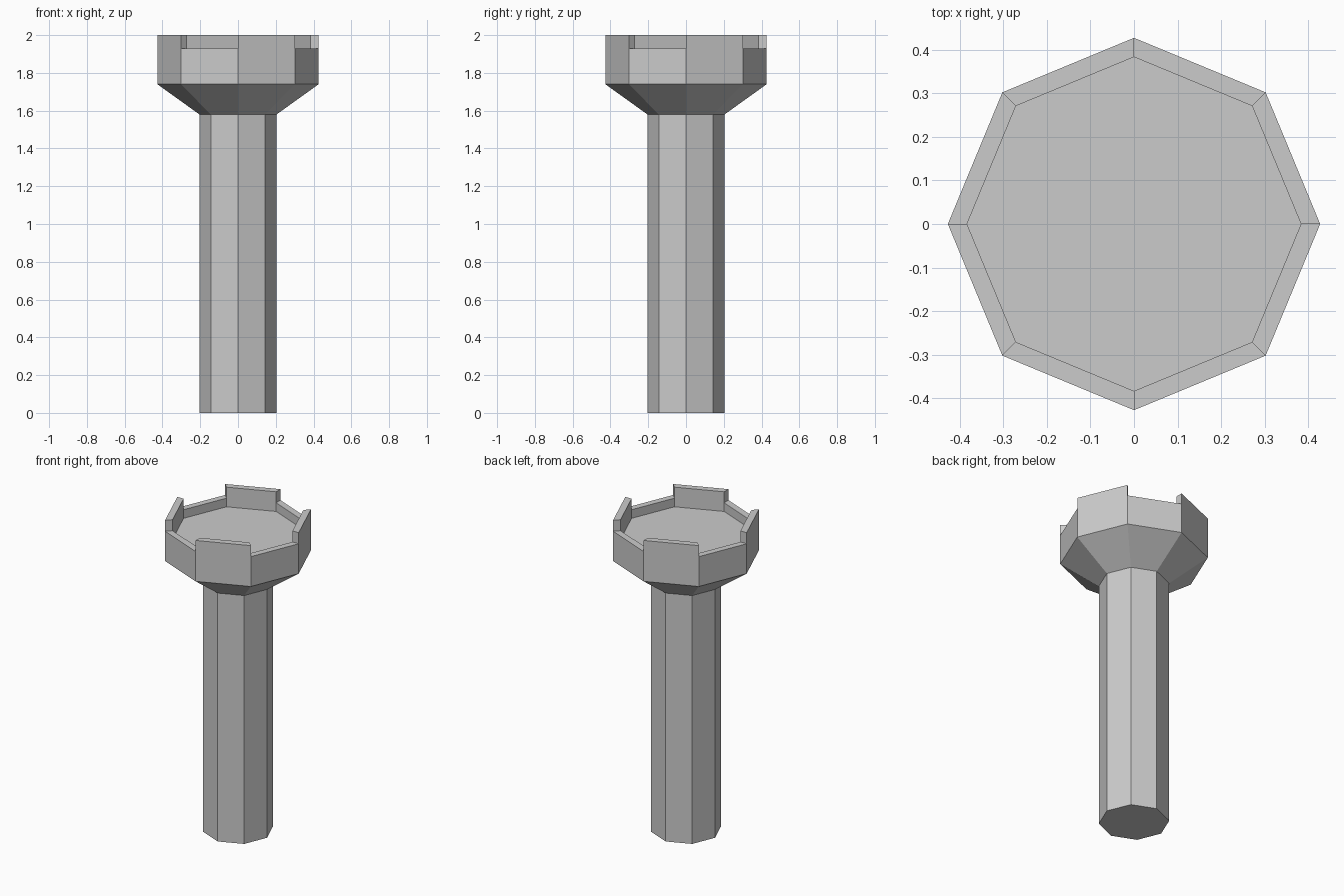
import bpy, bmesh
from math import cos, sin, pi

if "Cube" in bpy.data.objects:
    bpy.data.objects.remove(bpy.data.objects["Cube"])

SIDES = 8
RIM_Z, TOP_Z, FLOOR_Z = 1.93, 2.0, 1.875

# Radius and height of each ring, from the foot up and over the parapet to the floor
PROFILE = [(0.204, 0), (0.204, 1.58), (0.427, 1.74), (0.427, RIM_Z),
           (0.383, RIM_Z), (0.383, FLOOR_Z)]
RIM = 3  # band between profile points 3 and 4

bm = bmesh.new()
rings = [[bm.verts.new((r * cos(2 * pi * i / SIDES), r * sin(2 * pi * i / SIDES), z))
          for i in range(SIDES)] for r, z in PROFILE]

# Shaft, flared collar and parapet walls
rim_faces = []
for k, (lo, hi) in enumerate(zip(rings, rings[1:])):
    for i in range(SIDES):
        j = (i + 1) % SIDES
        face = bm.faces.new((lo[i], lo[j], hi[j], hi[i]))
        if k == RIM:
            rim_faces.append(face)

# Foot and platform floor
bm.faces.new(rings[0][::-1])
bm.faces.new(rings[-1])

# Battlements: raise every second rim segment
for face in rim_faces[::2]:
    raised = bmesh.ops.extrude_discrete_faces(bm, faces=[face])["faces"][0]
    bmesh.ops.translate(bm, verts=raised.verts, vec=(0, 0, TOP_Z - RIM_Z))

bmesh.ops.recalc_face_normals(bm, faces=bm.faces)
mesh = bpy.data.meshes.new("watchtower")
bm.to_mesh(mesh)
bm.free()
bpy.context.collection.objects.link(bpy.data.objects.new("watchtower", mesh))
